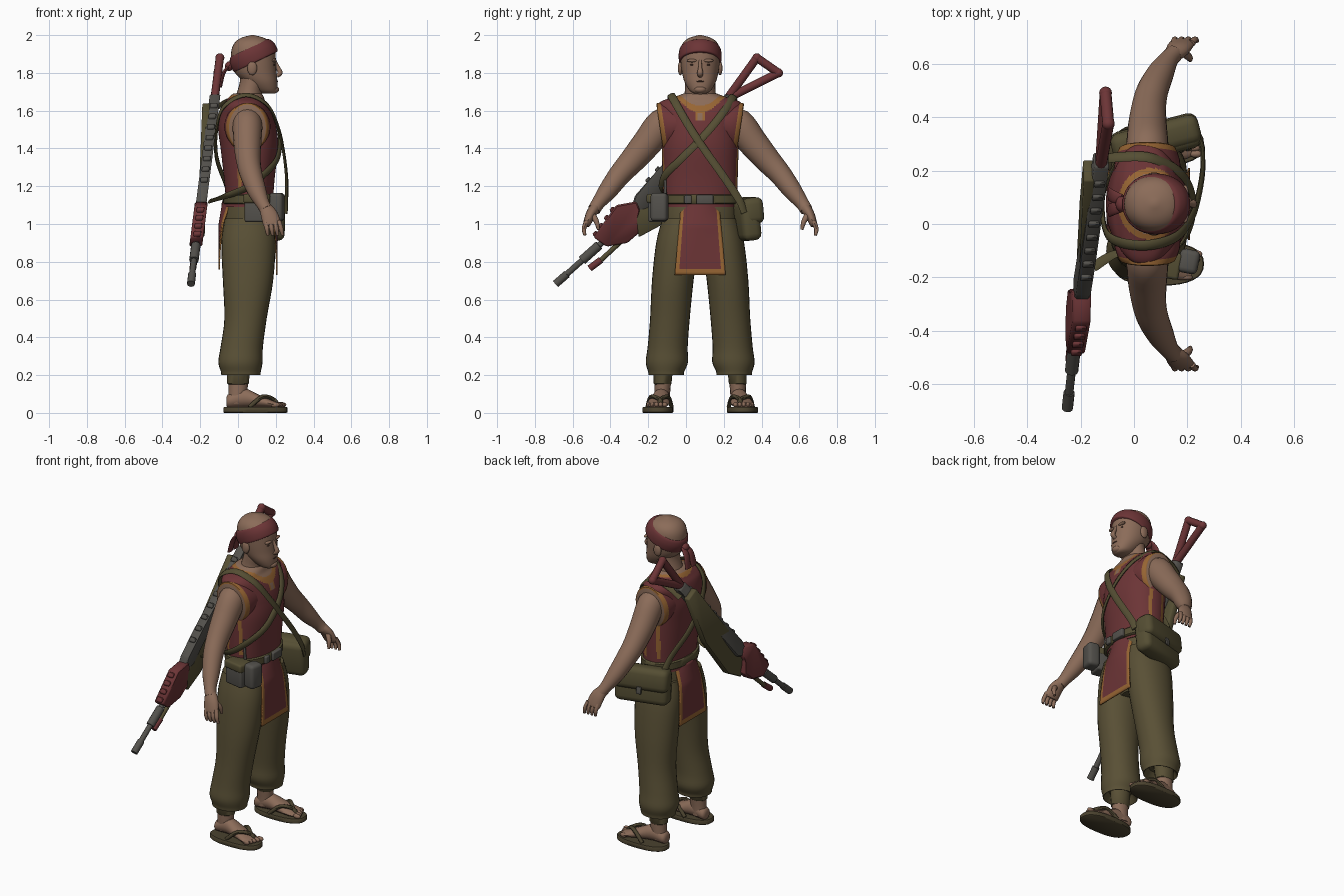
import bpy, bmesh, math
from mathutils import Vector, Matrix

old = bpy.data.objects.get("Cube")
if old:
    bpy.data.objects.remove(old)

MID = 0.075                       # lateral centre of the body
X, Y, Z = Vector((1, 0, 0)), Vector((0, 1, 0)), Vector((0, 0, 1))
CHEST = Vector((0.05, MID, 1.35))


def material(name, *rgb):
    mat = bpy.data.materials.new(name)
    mat.use_nodes = True
    mat.diffuse_color = (*rgb, 1)
    bsdf = next(n for n in mat.node_tree.nodes if n.type == 'BSDF_PRINCIPLED')
    bsdf.inputs["Base Color"].default_value = (*rgb, 1)
    return mat


skin = material("skin", .26, .15, .1)
maroon = material("maroon cloth", .15, .035, .037)
orange = material("orange trim", .31, .13, .033)
olive = material("olive trousers", .1, .08, .036)
canvas = material("canvas", .09, .076, .033)
grey = material("metal grey", .088, .083, .073)
sandal = material("sandal brown", .07, .055, .028)
dark = material("dark brown", .07, .035, .025)


def finish(bm, name, mats, rule=None):
    """Turn a bmesh into a smooth shaded object, colouring faces by a rule."""
    bmesh.ops.recalc_face_normals(bm, faces=bm.faces[:])
    mats = mats if isinstance(mats, list) else [mats]
    if rule:
        for face in bm.faces:
            face.material_index = rule(face.calc_center_median())
    mesh = bpy.data.meshes.new(name)
    bm.to_mesh(mesh)
    bm.free()
    for mat in mats:
        mesh.materials.append(mat)
    mesh.shade_smooth()
    mesh.set_sharp_from_angle(angle=math.radians(45))
    obj = bpy.data.objects.new(name, mesh)
    bpy.context.collection.objects.link(obj)
    return obj


def smooth_keys(keys, steps):
    """Catmull-Rom interpolation through the key rings."""
    rows = [Vector(k if len(k) > 4 else (*k, k[-1])) for k in keys]
    rows = [rows[0]] + rows + [rows[-1]]
    out = []
    for a, b, c, d in zip(rows, rows[1:], rows[2:], rows[3:]):
        for i in range(steps):
            t = i / steps
            out.append((b * 2 + (c - a) * t + (a * 2 - b * 5 + c * 4 - d) * t * t
                        + (b * 3 - a - c * 3 + d) * t ** 3) / 2)
    return out + [rows[-1]]


def sweep(name, keys, mats, side=X, along=None, s=1, mid=MID, sides=16,
          steps=4, power=1.0, rule=None):
    """Rings (x, y, z, radius along side, other radius) skinned along a path."""
    rows = smooth_keys(keys, steps)
    pts = [Vector((r[0], mid + s * r[1], r[2])) for r in rows]
    bm = bmesh.new()
    rings = []
    for i, (p, r) in enumerate(zip(pts, rows)):
        t = along or (pts[min(i + 1, len(pts) - 1)] - pts[max(i - 1, 0)])
        t = t.normalized()
        ref = side if side else t.cross(p - CHEST)
        u = (ref - t * ref.dot(t)).normalized()
        w = t.cross(u)
        ring = []
        for k in range(sides):
            a = math.tau * k / sides
            ca, sa = (math.copysign(abs(f) ** power, f) for f in (math.cos(a), math.sin(a)))
            ring.append(bm.verts.new(p + u * ca * max(r[3], .001) + w * sa * max(r[4], .001)))
        rings.append(ring)
    for a, b in zip(rings, rings[1:]):
        for k in range(sides):
            n = (k + 1) % sides
            bm.faces.new((a[k], a[n], b[n], b[k]))
    bm.faces.new(rings[0])
    bm.faces.new(rings[-1])
    return finish(bm, name, mats, rule)


def ball(name, loc, size, mat):
    bm = bmesh.new()
    bmesh.ops.create_uvsphere(bm, u_segments=16, v_segments=10, radius=1,
                              matrix=Matrix.Translation(loc) @ Matrix.Diagonal((*size, 1)))
    return finish(bm, name, mat)


def box(name, loc, size, mat, bevel=.012, tilt=0.0, yaw=0.0):
    bm = bmesh.new()
    bmesh.ops.create_cube(bm, size=1, matrix=Matrix.Diagonal((*size, 1)))
    bmesh.ops.bevel(bm, geom=bm.edges[:], offset=bevel, segments=3, affect='EDGES', profile=.5)
    bm.transform(Matrix.Translation(loc) @ Matrix.Rotation(yaw, 4, 'Z')
                 @ Matrix.Rotation(tilt, 4, 'X'))
    return finish(bm, name, mat)


# Vest with neck opening, collar slit and side lacing
def vest_rule(c):
    dy = abs(c.y - MID)
    neck = math.hypot((c.x - .06) / .12, dy / .135)
    if c.z > 1.59 and neck < 1:
        return 1 if neck > .84 else 2
    if c.x > .1 and c.z > 1.55 and dy < .026:
        return 2 if dy < .008 else 1
    lacing = abs(abs(c.x - .055) - .045) < .011
    return int(lacing and dy > .15 and 1.18 < c.z < 1.4)


sweep("vest", [(.055, 0, 1.09, .13, .19), (.06, 0, 1.15, .127, .195), (.06, 0, 1.25, .135, .199),
               (.06, 0, 1.4, .152, .203), (.05, 0, 1.5, .155, .203), (.045, 0, 1.57, .143, .213),
               (.04, 0, 1.62, .125, .228), (.04, 0, 1.65, .105, .205), (.045, 0, 1.675, .09, .13),
               (.05, 0, 1.69, .075, .09)],
      [maroon, orange, skin], along=Z, sides=128, steps=9, power=.92, rule=vest_rule)
sweep("neck", [(.05, 0, 1.62, .085, .1), (.06, 0, 1.69, .068, .083), (.075, 0, 1.75, .066, .08),
               (.08, 0, 1.8, .07, .08)], skin, along=Z, sides=24)

# Head and face
sweep("head", [(.165, 0, 1.69, .03, .03), (.15, 0, 1.705, .058, .055), (.122, 0, 1.75, .087, .082),
               (.094, 0, 1.8, .11, .096), (.083, 0, 1.86, .118, .104), (.08, 0, 1.92, .115, .105),
               (.078, 0, 1.96, .095, .09), (.077, 0, 1.985, .062, .058), (.077, 0, 2, .008, .008)],
      skin, along=Z, sides=32, power=.95)
sweep("nose", [(.195, 0, 1.865, .008), (.21, 0, 1.83, .01, .011), (.223, 0, 1.8, .016, .013),
               (.205, 0, 1.784, .013, .01)], skin, side=Y)
ball("lips", (.2, MID, 1.755), (.013, .024, .005), dark)
ball("chin", (.192, MID, 1.712), (.026, .034, .02), skin)
for s, tag in ((1, "left"), (-1, "right")):
    ball(tag + "_ear", (.075, MID + s * .105, 1.825), (.026, .013, .038), skin)
    ball(tag + "_eye", (.19, MID + s * .04, 1.843), (.006, .013, .005), dark)
    ball(tag + "_brow", (.191, MID + s * .042, 1.865), (.013, .029, .009), skin)

# Headband with knot and tails
lean = Vector((-.48, 0, 1)).normalized()
band = []
for t, ra, rb in ((-.043, .12, .104), (-.037, .13, .112), (0, .131, .114), (.03, .119, .108),
                  (.041, .104, .098)):
    band.append((*(Vector((.077, 0, 1.897)) + lean * t), ra, rb))
sweep("headband", band, maroon, along=lean, sides=40)
ball("headband_knot", (-.047, MID, 1.835), (.022, .03, .026), maroon)
for d in (-.012, .018):
    sweep("headband_tail", [(-.045, d, 1.84, .018, .008), (-.075, d * 1.5, 1.8, .024, .009),
                            (-.092, d * 2, 1.725, .026, .007)], maroon, side=Y)

# Trousers
sweep("trouser_hips", [(.055, 0, .78, .08, .08), (.055, 0, .86, .125, .165), (.055, 0, 1, .137, .193),
                       (.057, 0, 1.12, .124, .19)], olive, along=Z, sides=32)

for s, tag in ((1, "left"), (-1, "right")):
    sweep(tag + "_trouser_leg",
          [(.015, .18, .24, .07, .06), (.015, .18, .2, .1, .09), (.015, .18, .22, .106, .096),
           (.013, .176, .27, .117, .112), (.02, .172, .35, .112, .106), (.04, .16, .5, .112, .105),
           (.053, .145, .7, .133, .11), (.055, .12, .9, .143, .113), (.055, .1, 1.03, .125, .1)],
          olive, along=Z, s=s, sides=28, power=.95)

    # Armhole of the vest, a maroon shoulder cap ending in an orange trim
    out = Vector((0, s * .99, -.15))
    hole = Vector((.05, MID + s * .213, 1.508))

    def armhole_rule(c):
        depth = (c - hole).dot(out)
        return 2 if depth > -.001 else int(depth > -.024)

    rings = []
    for t, ra, rb in ((-.09, .125, .1), (-.05, .122, .127), (-.024, .114, .133), (-.004, .105, .133),
                      (0, .098, .126)):
        p = hole + out * t
        rings.append((p.x, p.y, p.z, ra, rb))
    sweep(tag + "_armhole", rings, [maroon, orange, skin], along=out, mid=0, sides=32, steps=1,
          rule=armhole_rule)

    # Feet and sandals
    sweep(tag + "_ankle", [(-.008, .2, .05, .046, .04), (0, .2, .12, .05, .042),
                           (.005, .19, .3, .06, .05)], skin, along=Z, s=s)
    sweep(tag + "_ankle_cuff", [(0, .199, .15, .05, .042), (0, .199, .155, .057, .047),
                                (.003, .195, .24, .062, .052)], olive, along=Z, s=s, steps=1)
    sweep(tag + "_foot", [(-.062, .2, .06, .025, .022), (-.045, .2, .065, .04, .038),
                          (.03, .205, .08, .044, .05), (.11, .215, .063, .054, .034),
                          (.18, .225, .047, .06, .02), (.215, .228, .042, .05, .013)],
          skin, side=Y, along=X, s=s)
    for i in range(5):
        ball(tag + "_toe", (.232 - .009 * i, MID + s * (.187 + .022 * i), .043),
             (.024, .014 - .001 * i, .014), skin)
    sweep(tag + "_sandal_sole", [(.092, .224, 0, .165, .078), (.092, .224, .004, .17, .082),
                                 (.092, .224, .026, .17, .082), (.092, .224, .03, .166, .079)],
          sandal, along=Z, s=s, sides=32, steps=1, power=.82)
    for d in (-.064, .064):
        sweep(tag + "_sandal_strap", [(.215, .21, .04, .009), (.19, .212, .07, .011),
                                      (.13, .215 + d * .7, .085, .012), (.06, .215 + d, .03, .011)],
              sandal, side=Y, s=s, sides=8)

    # Arms and hands
    sweep(tag + "_arm", [(.045, .14, 1.55, .06), (.05, .2, 1.53, .078, .083), (.05, .28, 1.43, .074, .078),
                         (.055, .36, 1.335, .065, .068), (.07, .425, 1.262, .059), (.1, .49, 1.175, .05),
                         (.13, .54, 1.11, .036), (.15, .562, 1.075, .034)], skin, s=s, sides=20)
    sweep(tag + "_palm", [(.145, .557, 1.085, .034, .03), (.165, .58, 1.05, .045, .026),
                          (.18, .6, 1.0, .046, .02), (.182, .604, .99, .035, .014)], skin, s=s)
    for i in range(4):
        sweep(tag + "_finger", [(.147 + .023 * i, .6, 1.015, .013), (.153 + .025 * i, .615, .975, .012),
                                (.158 + .026 * i, .61, .94, .008)], skin, s=s, sides=8)
    sweep(tag + "_thumb", [(.175, .575, 1.055, .018), (.205, .55, 1.015, .014),
                           (.21, .538, .97, .008)], skin, s=s, sides=8)

# Front and back cloth flaps with an orange border
n = 24
for name, s, drop, base in (("front_flap", 1, .39, .135), ("back_flap", -1, .36, .138)):
    bm = bmesh.new()
    grid = []
    for j in range(n + 1):
        v = j / n
        row = []
        for i in range(n + 1):
            u = 2 * i / n - 1
            x = base + .02 * min(1, 3 * v) - .045 * u * u * (1 - v) ** 2
            row.append(bm.verts.new((.055 + s * x, MID + u * (.1 + .035 * v), 1.12 - drop * v)))
        grid.append(row)
    for j in range(n):
        for i in range(n):
            f = bm.faces.new((grid[j][i], grid[j][i + 1], grid[j + 1][i + 1], grid[j + 1][i]))
            f.material_index = int(i < 2 or i >= n - 2 or j >= n - 2)
    finish(bm, name, [maroon, orange]).modifiers.new("thickness", 'SOLIDIFY').thickness = .008

# Belt, buckle, hip pouches and antenna
sweep("belt", [(.06, 0, 1.105, .135, .2), (.06, 0, 1.11, .14, .205), (.06, 0, 1.15, .14, .205),
               (.06, 0, 1.155, .135, .2)], canvas, along=Z, sides=48, steps=1, power=.92)
box("belt_buckle", (.2, .1, 1.13), (.025, .09, .05), grey, .006)
box("belt_clip", (.195, .01, 1.13), (.025, .04, .045), grey, .006)
box("hip_pouch", (.105, -.145, 1.08), (.13, .09, .14), grey, yaw=-.2)
box("hip_pouch_lid", (.105, -.148, 1.135), (.14, .1, .05), canvas, yaw=-.2)
box("radio", (.205, -.14, 1.09), (.075, .09, .15), grey, .02, yaw=-.2)
sweep("antenna", [(.13, -.11, 1.12, .009), (.12, -.11, 1.28, .006)], grey, mid=0, sides=8)

# Shoulder bag
box("shoulder_bag", (.085, .308, 1.02), (.33, .105, .215), canvas, .035, .1, .26)
box("bag_cover", (.081, .322, 1.07), (.338, .112, .14), canvas, .035, .1, .26)
box("bag_clasp", (.067, .38, 1.01), (.03, .012, .045), grey, .004, .1, .26)

# Straps crossing the chest and back
for name, pts in (
        ("bag_strap", [(.25, .31, 1.06), (.256, .28, 1.13), (.257, .2, 1.25), (.24, .1, 1.39),
                       (.213, .02, 1.51), (.155, -.05, 1.63), (.04, -.08, 1.683), (-.076, -.06, 1.62),
                       (-.113, 0, 1.5), (-.113, .12, 1.35), (-.06, .24, 1.2), (-.04, .29, 1.1)]),
        ("weapon_sling", [(-.13, .24, 1.6), (-.06, .25, 1.65), (.05, .25, 1.675), (.15, .21, 1.61),
                          (.203, .15, 1.53), (.222, .07, 1.44), (.205, -.03, 1.34), (.135, -.11, 1.26),
                          (.04, -.132, 1.19), (-.06, -.11, 1.15), (-.15, -.16, 1.12)])):
    sweep(name, [(*p, .021, .008) for p in pts], canvas, side=None, mid=0, sides=8, steps=6)


# Slung rifle, lying in a leaning plane behind the back
def lean_x(z, slope=.128):
    return -.1 - slope * (1.85 - z)


def plate(name, outline, half, mat, off=0.0, slope=.128):
    bm = bmesh.new()
    a, b = ([bm.verts.new((lean_x(z, slope) + off + h, y, z)) for y, z in outline]
            for h in (-half, half))
    bm.faces.new(a)
    bm.faces.new(b)
    for i in range(len(a)):
        j = (i + 1) % len(a)
        bm.faces.new((a[i], a[j], b[j], b[i]))
    bmesh.ops.bevel(bm, geom=bm.edges[:], offset=half * .25, segments=1, affect='EDGES', profile=.5)
    finish(bm, name, mat)


def rod(name, start, end, r, mat):
    sweep(name, [(lean_x(z), y, z, r) for y, z in (start, end)], mat, mid=0, sides=12, steps=1)


top, heel, wrist = (.375, 1.88), (.49, 1.8), (.22, 1.665)
for a, b in ((top, heel), (top, wrist), (heel, wrist)):
    rod("stock_frame", a, b, .022, maroon)
for corner in (top, heel):
    ball("stock_corner", (lean_x(corner[1]), *corner), (.024, .024, .024), maroon)
plate("receiver", [(.27, 1.66), (.21, 1.69), (-.16, 1.275), (-.27, 1.15), (-.3, 1.05), (-.2, 1.08)],
      .028, grey)
plate("rifle_cover", [(.24, 1.6), (.16, 1.64), (-.13, 1.28), (-.28, 1.1), (-.25, .93), (-.12, 1.0),
                      (.09, 1.27)], .02, canvas, -.06, .04)
plate("handguard", [(-.49, .93), (-.37, 1.1), (-.26, 1.12), (-.24, 1.07), (-.27, 1.03), (-.24, .96),
                    (-.31, .9), (-.42, .88)], .034, maroon)
# Rail teeth sit on the upper edges of the receiver and the handguard
for count, y0, z0, dy, dz, mat in ((8, .16, 1.634, .05, .056, grey), (4, -.38, 1.085, .03, .0425, maroon)):
    for i in range(count):
        y, z = y0 - dy * i, z0 - dz * i
        plate("rail_tooth", [(y + .01, z - .01), (y - .01, z - .03), (y - .027, z - .012),
                             (y - .008, z + .01)], .02, mat)
rod("barrel", (-.3, 1.03), (-.67, .7), .016, grey)
rod("gas_block", (-.46, .888), (-.55, .808), .025, grey)
rod("muzzle", (-.63, .735), (-.69, .683), .021, grey)
rod("lower_tube", (-.32, .93), (-.46, .8), .013, canvas)
rod("lower_tube_tip", (-.45, .81), (-.51, .765), .018, maroon)
